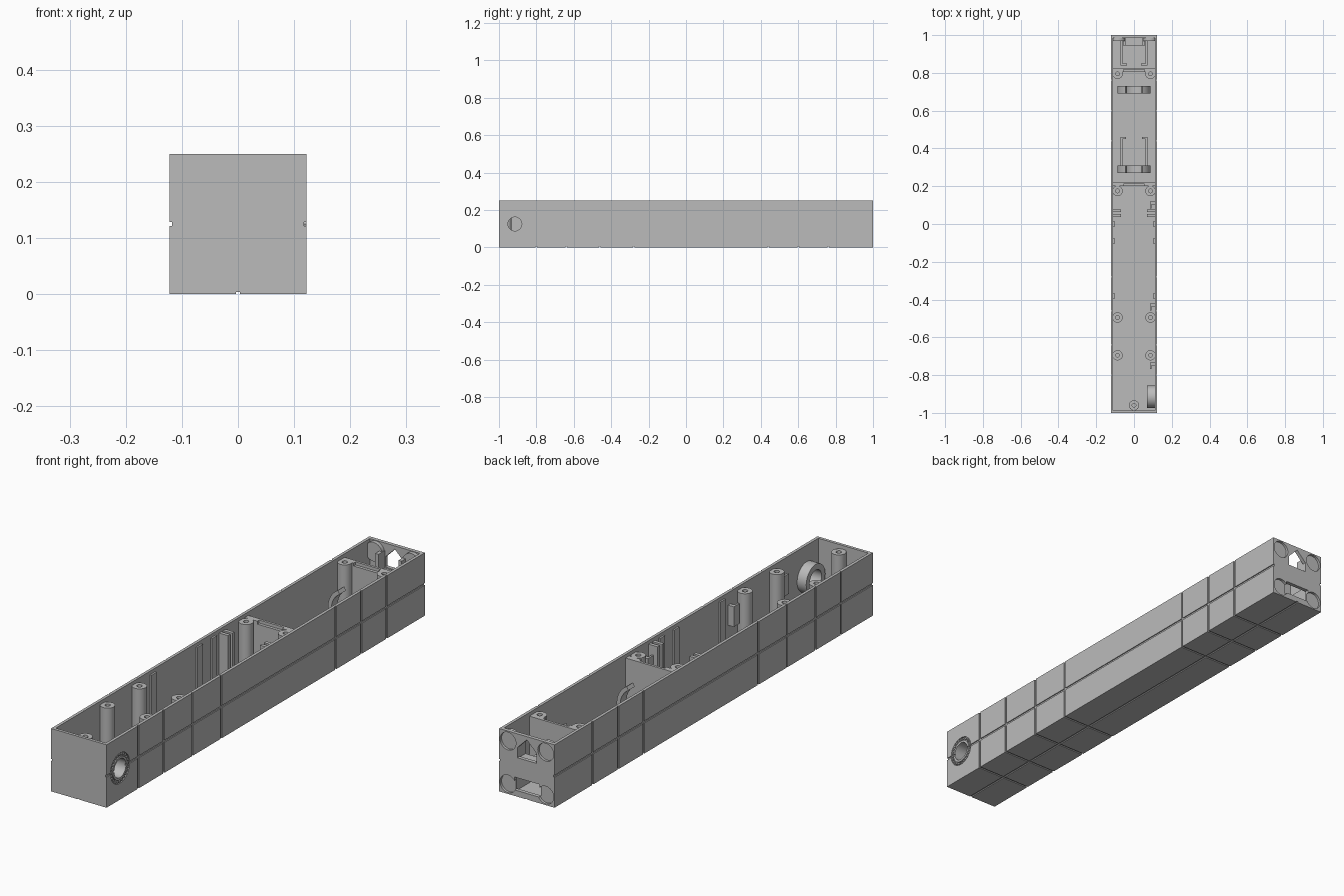
import bpy, bmesh
from math import pi, cos, sin, radians
from mathutils import Matrix, Vector

if "Cube" in bpy.data.objects:
    bpy.data.objects.remove(bpy.data.objects["Cube"])

grey = bpy.data.materials.new("plain grey")
grey.use_nodes = True
grey.diffuse_color = (0.5, 0.5, 0.5, 1)
grey.node_tree.nodes["Principled BSDF"].inputs["Base Color"].default_value = (0.5, 0.5, 0.5, 1)

W, L, H, T = 0.122, 1.0, 0.25, 0.012      # half width, half length, height, wall
TOP = 0.236                               # height of the inner fittings
ALONG_X = Matrix.Rotation(pi / 2, 4, 'Y')
ALONG_Y = Matrix.Rotation(pi / 2, 4, 'X')  # local z points to -y


def finish(name, bm, smooth=False):
    bmesh.ops.recalc_face_normals(bm, faces=bm.faces)
    mesh = bpy.data.meshes.new(name)
    bm.to_mesh(mesh)
    bm.free()
    mesh.materials.append(grey)
    ob = bpy.data.objects.new(name, mesh)
    bpy.context.collection.objects.link(ob)
    if smooth:
        bpy.ops.object.select_all(action='DESELECT')
        ob.select_set(True)
        bpy.context.view_layer.objects.active = ob
        bpy.ops.object.shade_smooth_by_angle(angle=radians(35))
    return ob


def box(name, x0, x1, y0, y1, z0, z1):
    bm = bmesh.new()
    size = Matrix.Diagonal((x1 - x0, y1 - y0, z1 - z0, 1))
    mid = Matrix.Translation(((x0 + x1) / 2, (y0 + y1) / 2, (z0 + z1) / 2))
    bmesh.ops.create_cube(bm, size=1, matrix=mid @ size)
    return finish(name, bm)


def rod(name, r, length, centre, turn, n=32):
    bm = bmesh.new()
    bmesh.ops.create_cone(bm, cap_ends=True, segments=n, radius1=r, radius2=r, depth=length,
                          matrix=Matrix.Translation(centre) @ turn)
    return finish(name, bm, True)


def ring(name, r_in, r_out, depth, centre, turn=Matrix(), a0=0, a1=2 * pi, n=32):
    """Tube or open arc, its depth centred on the given point."""
    bm = bmesh.new()
    closed = a1 - a0 > 6.28
    loops = []
    for i in range(n if closed else n + 1):
        a = a0 + (a1 - a0) * i / n
        loops.append([bm.verts.new((r * cos(a), r * sin(a), h * depth / 2))
                      for r, h in ((r_in, -1), (r_out, -1), (r_out, 1), (r_in, 1))])
    pairs = list(zip(loops, loops[1:] + loops[:1]))
    for p, q in pairs if closed else pairs[:-1]:
        for k in range(4):
            bm.faces.new((p[k], p[k - 1], q[k - 1], q[k]))
    if not closed:
        bm.faces.new(loops[0])
        bm.faces.new(loops[-1])
    bm.transform(Matrix.Translation(centre) @ turn)
    return finish(name, bm, True)


def prism_y(name, outline, y0, y1):
    bm = bmesh.new()
    face = bm.faces.new([bm.verts.new((x, y0, z)) for x, z in outline])
    new = bmesh.ops.extrude_face_region(bm, geom=[face])["geom"]
    bmesh.ops.translate(bm, vec=Vector((0, y1 - y0, 0)),
                        verts=[v for v in new if isinstance(v, bmesh.types.BMVert)])
    return finish(name, bm)


def cut(ob, cutter):
    cutter.hide_render = True
    mod = ob.modifiers.new("cut", 'BOOLEAN')
    mod.operation, mod.solver, mod.object = 'DIFFERENCE', 'EXACT', cutter
    bpy.ops.object.select_all(action='DESELECT')
    ob.select_set(True)
    bpy.context.view_layer.objects.active = ob
    bpy.ops.object.modifier_apply(modifier=mod.name)
    bpy.data.objects.remove(cutter)


# Open-topped shell
shell = box("shell", -W, W, -L, L, 0, H)
cut(shell, box("cavity", -W + T, W - T, -L + T, L - 0.015, T, H + 0.1))

# Panel grooves: lengthwise on sides and bottom, crosswise at each panel joint
G, D = 0.004, 0.004
for s in (-1, 1):
    cut(shell, box("groove", s * W - D, s * W + D, -1.1, 1.1, 0.125 - G, 0.125 + G))
cut(shell, box("groove", -G, G, -1.1, 1.1, -D, D))
for y in (-0.8, -0.64, -0.46, -0.28, 0.44, 0.6, 0.76):
    for s in (-1, 1):
        cut(shell, box("groove", s * W - D, s * W + D, y - G, y + G, -0.1, H + 0.1))
    cut(shell, box("groove", -0.2, 0.2, y - G, y + G, -D, D))

# Back wall: disc recesses, gabled window and socket slot
for s in (-1, 1):
    for z in (0.04, 0.21):
        cut(shell, rod("recess", 0.035, 0.02, (s * 0.083, L, z), ALONG_Y))
        rod("recess_pad", 0.038, 0.02, (s * 0.083, 0.98, z), ALONG_Y)
        bpy.data.objects.remove(bpy.context.collection.objects[-1]) if z < 0.1 else None
gable = [(-0.042, 0.155), (0.042, 0.155), (0.042, 0.195), (0, 0.237), (-0.042, 0.195)]
cut(shell, prism_y("window", gable, 0.9, 1.1))
cut(shell, box("slot", -0.055, 0.055, 0.9, 1.1, 0.024, 0.075))

# Round side port with a toothed rim and an inner collar
PORT = Vector((W, -0.915, 0.125))
cut(shell, rod("port_hole", 0.037, 0.1, PORT, ALONG_X))
cut(shell, ring("rim_groove", 0.046, 0.06, 0.01, PORT, ALONG_X))
for i in range(24):
    a = 2 * pi * i / 24
    spot = PORT + Vector((-0.003, 0.053 * cos(a), 0.053 * sin(a)))
    rod("rim_tooth", 0.0045, 0.006, spot, ALONG_X, 8)
ring("port_collar", 0.037, 0.06, 0.042, PORT - Vector((0.031, 0, 0)), ALONG_X)

# Screw posts
posts = [(s * 0.087, y) for s in (-1, 1) for y in (-0.695, -0.495, 0.175, 0.795)] + [(0, -0.96)]
for x, y in posts:
    ring("screw_post", 0.01, 0.027, TOP - 0.01, (x, y, (TOP + 0.01) / 2))

# Cross partitions with a shallow cable notch
for y in (0.2, 0.805):
    wall = box("partition", -W + 0.005, W - 0.005, y, y + 0.022, 0.006, TOP)
    cut(wall, box("notch", -0.055, 0.055, y - 0.1, y + 0.012, TOP - 0.012, TOP + 0.1))

# Snap-in cradle rings
for y in (0.29, 0.71):
    ring("cradle_ring", 0.072, 0.088, 0.04, (0, y, 0.098), ALONG_Y, radians(-240), radians(60), 40)

# Mirrored fittings along the walls
for s in (-1, 1):
    def side_box(name, x0, x1, *rest):
        a, b = sorted((s * x0, s * x1))
        box(name, a, b, *rest)
    for y in (0.045, 0.071):
        side_box("board_rail", 0.07, W - 0.006, y - 0.007, y + 0.007, 0.006, TOP)
    for y in (-0.38, -0.09, 0.0):
        side_box("wall_rib", 0.103, W - 0.006, y - 0.016, y + 0.016, 0.006, TOP)
    # Angled brackets for the two modules
    side_box("middle_bracket", 0.06, 0.072, 0.3, 0.46, 0.006, 0.1)
    side_box("middle_bracket_foot", 0.042, 0.072, 0.45, 0.46, 0.006, 0.1)
    side_box("socket_bracket", 0.06, 0.072, 0.84, 0.99, 0.006, 0.1)
    side_box("socket_bracket_foot", 0.036, 0.072, 0.84, 0.85, 0.006, 0.1)
    side_box("window_cheek", 0.044, 0.058, 0.945, 0.99, 0.14, 0.22)
box("window_shelf", -0.058, 0.058, 0.945, 0.99, 0.135, 0.15)

# Small clips on one wall
for y in (-0.75, -0.44, 0.1):
    box("clip_plate", 0.085, 0.093, y - 0.018, y + 0.018, 0.12, 0.2)
    box("clip_stem", 0.09, W - 0.006, y + 0.002, y + 0.018, 0.12, 0.2)
